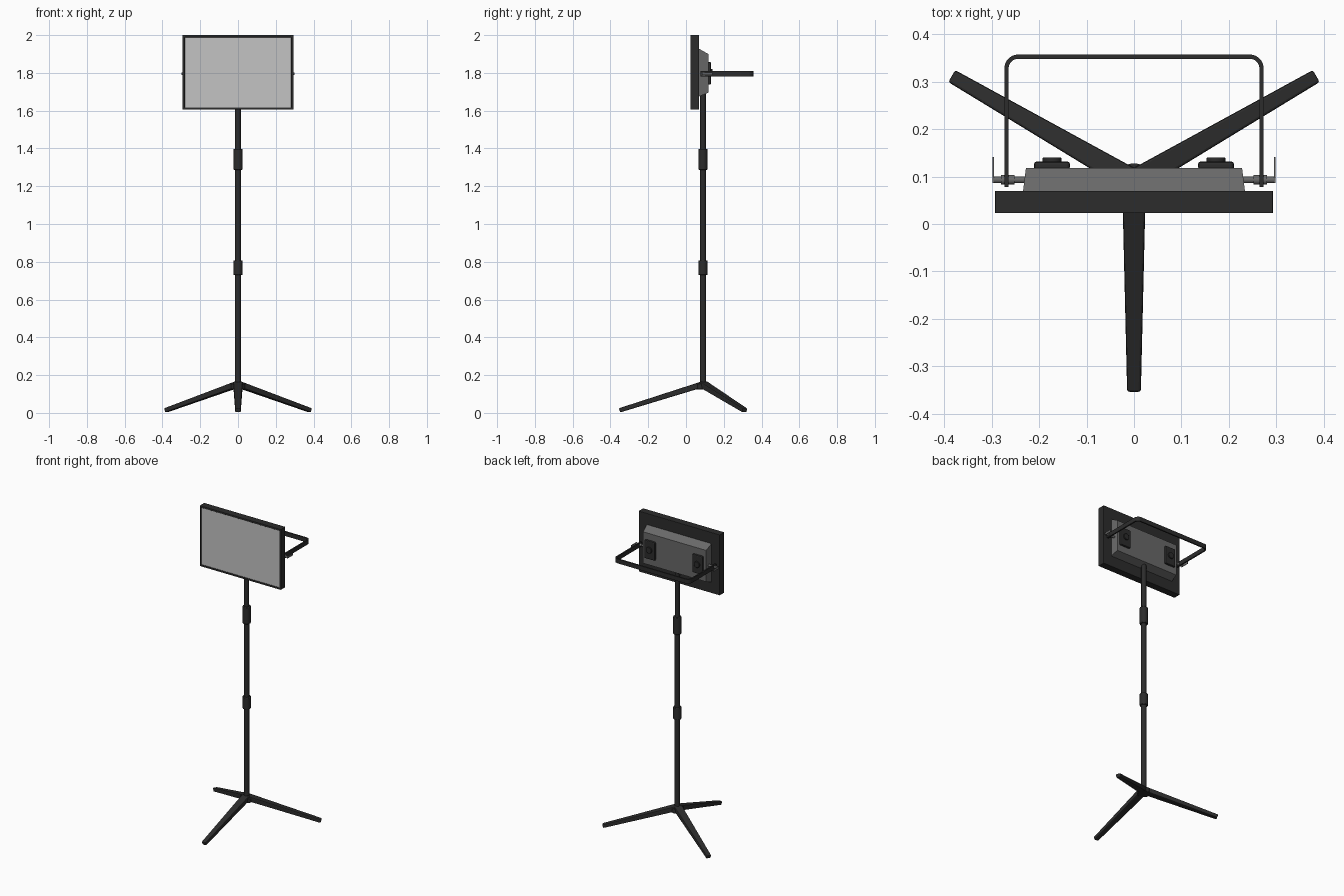
import bpy, bmesh, math
from mathutils import Vector, Matrix

cube = bpy.data.objects.get("Cube")
if cube:
    bpy.data.objects.remove(cube, do_unlink=True)


def material(name, value):
    m = bpy.data.materials.new(name)
    m.use_nodes = True
    colour = (value, value, value, 1)
    m.diffuse_color = colour
    m.node_tree.nodes["Principled BSDF"].inputs["Base Color"].default_value = colour
    return m


BLACK = material("matte black", 0.025)
SCREEN = material("diffuser grey", 0.55)
GREY = material("housing grey", 0.14)
POLE_Y = 0.09


def finish(name, bm, mat, bevel=0, smooth=False):
    bmesh.ops.recalc_face_normals(bm, faces=bm.faces)
    mesh = bpy.data.meshes.new(name)
    bm.to_mesh(mesh)
    bm.free()
    mesh.materials.append(mat)
    ob = bpy.data.objects.new(name, mesh)
    bpy.context.collection.objects.link(ob)
    if bevel:
        mod = ob.modifiers.new("bevel", "BEVEL")
        mod.width = bevel
        mod.segments = 2
    if smooth:
        bpy.ops.object.select_all(action="DESELECT")
        ob.select_set(True)
        bpy.context.view_layer.objects.active = ob
        bpy.ops.object.shade_smooth_by_angle()
    return ob


def box(name, lo, hi, mat, bevel=0):
    lo, hi = Vector(lo), Vector(hi)
    bm = bmesh.new()
    bmesh.ops.create_cube(bm, size=1, matrix=Matrix.Translation((lo + hi) / 2)
                          @ Matrix.Diagonal((*(hi - lo), 1)))
    return finish(name, bm, mat, bevel)


def rod(name, start, end, radius, mat, bevel=0, sides=24):
    start, end = Vector(start), Vector(end)
    axis = end - start
    bm = bmesh.new()
    turn = axis.to_track_quat("Z", "Y").to_matrix().to_4x4()
    bmesh.ops.create_cone(bm, cap_ends=True, segments=sides, radius1=radius, radius2=radius,
                          depth=axis.length, matrix=Matrix.Translation((start + end) / 2) @ turn)
    return finish(name, bm, mat, bevel, True)


def bridge(name, rings, mat, bevel=0, smooth=False):
    """Skin a list of equal-sized rings and cap both ends."""
    bm = bmesh.new()
    rows = [[bm.verts.new(p) for p in ring] for ring in rings]
    n = len(rows[0])
    for a, b in zip(rows, rows[1:]):
        for i in range(n):
            bm.faces.new((a[i], a[(i + 1) % n], b[(i + 1) % n], b[i]))
    bm.faces.new(rows[0])
    bm.faces.new(rows[-1])
    return finish(name, bm, mat, bevel, smooth)


def rect_xz(half, y, z0, z1):
    return [(-half, y, z0), (half, y, z0), (half, y, z1), (-half, y, z1)]


# Light panel: frame with recessed diffuser
panel = box("panel_frame", (-0.293, 0.023, 1.605), (0.293, 0.07, 2.0), BLACK)
panel.data.materials.append(SCREEN)
bm = bmesh.new()
bm.from_mesh(panel.data)
front = [f for f in bm.faces if f.normal.y < -0.9]
bmesh.ops.inset_region(bm, faces=front, thickness=0.016, depth=0)
bmesh.ops.inset_region(bm, faces=front, thickness=0.001, depth=-0.003)
front[0].material_index = 1
bm.to_mesh(panel.data)
bm.free()
mod = panel.modifiers.new("bevel", "BEVEL")
mod.width = 0.003
mod.segments = 2

# Tapered rear housing
bridge("rear_housing", [rect_xz(0.234, 0.069, 1.675, 1.928),
                        rect_xz(0.228, 0.118, 1.695, 1.9)], GREY)

# Flat U-shaped bracket
path = [(-0.269, 0.078)]
R = 0.025
for cx, a0 in ((-0.244, 180), (0.244, 90)):
    for i in range(9):
        a = math.radians(a0 - i * 90 / 8)
        path.append((cx + R * math.cos(a), 0.328 + R * math.sin(a)))
path.append((0.269, 0.078))
rings = []
for i, p in enumerate(path):
    a, b = Vector(path[max(i - 1, 0)]), Vector(path[min(i + 1, len(path) - 1)])
    t = (b - a).normalized()
    off = Vector((-t.y, t.x)) * 0.0045
    p = Vector(p)
    rings.append([(*(p + off * s), 1.795 + h) for s, h in
                  ((-1, -0.014), (1, -0.014), (1, 0.014), (-1, 0.014))])
bridge("u_bracket", rings, BLACK, smooth=True)

for side, s in (("left", 1), ("right", -1)):
    # Bracket pivots and thin lever tabs
    rod(side + "_pivot", (s * 0.225, 0.093, 1.795), (s * 0.298, 0.093, 1.795), 0.007, GREY)
    rod(side + "_pivot_washer", (s * 0.252, 0.093, 1.795), (s * 0.28, 0.093, 1.795), 0.01, GREY)
    box(side + "_lever_tab", (s * 0.2965 - 0.0015, 0.086, 1.788),
        (s * 0.2965 + 0.0015, 0.141, 1.802), GREY)
    # Battery plates with a button
    x = s * 0.173
    box(side + "_battery_plate", (x - 0.038, 0.114, 1.738), (x + 0.038, 0.132, 1.858), BLACK, 0.006)
    rod(side + "_plate_button", (x, 0.13, 1.8), (x, 0.14, 1.8), 0.02, BLACK, 0.002)

# Telescopic pole with clamps
rod("lower_pole", (0, POLE_Y, 0.13), (0, POLE_Y, 0.76), 0.0165, BLACK)
rod("middle_pole", (0, POLE_Y, 0.76), (0, POLE_Y, 1.34), 0.016, BLACK)
rod("upper_pole", (0, POLE_Y, 1.34), (0, POLE_Y, 1.71), 0.015, BLACK)
rod("lower_clamp", (0, POLE_Y, 0.73), (0, POLE_Y, 0.808), 0.0245, BLACK, 0.003)
rod("upper_clamp", (0, POLE_Y, 1.287), (0, POLE_Y, 1.398), 0.0245, BLACK, 0.003)

# Tripod hub and tapered legs
rod("tripod_hub", (0, POLE_Y, 0.125), (0, POLE_Y, 0.155), 0.038, BLACK, 0.003)
for name, angle in (("front", -90), ("back_left", 30), ("back_right", 150)):
    a = math.radians(angle)
    along = Vector((math.cos(a), math.sin(a), 0))
    across = Vector((-along.y, along.x, 0))
    slope = math.atan2(0.138, 0.445)
    up = Vector((0, 0, math.cos(slope))) + along * math.sin(slope)
    rings = []
    for dist, z, w, h in ((0, 0.152, 0.025, 0.016), (0.442, 0.0135, 0.0145, 0.0115)):
        c = Vector((0, POLE_Y, z)) + along * dist
        rings.append([c + across * w * i + up * h * j
                      for i, j in ((-1, -1), (1, -1), (1, 1), (-1, 1))])
    bridge(name + "_leg", rings, BLACK, 0.005)
